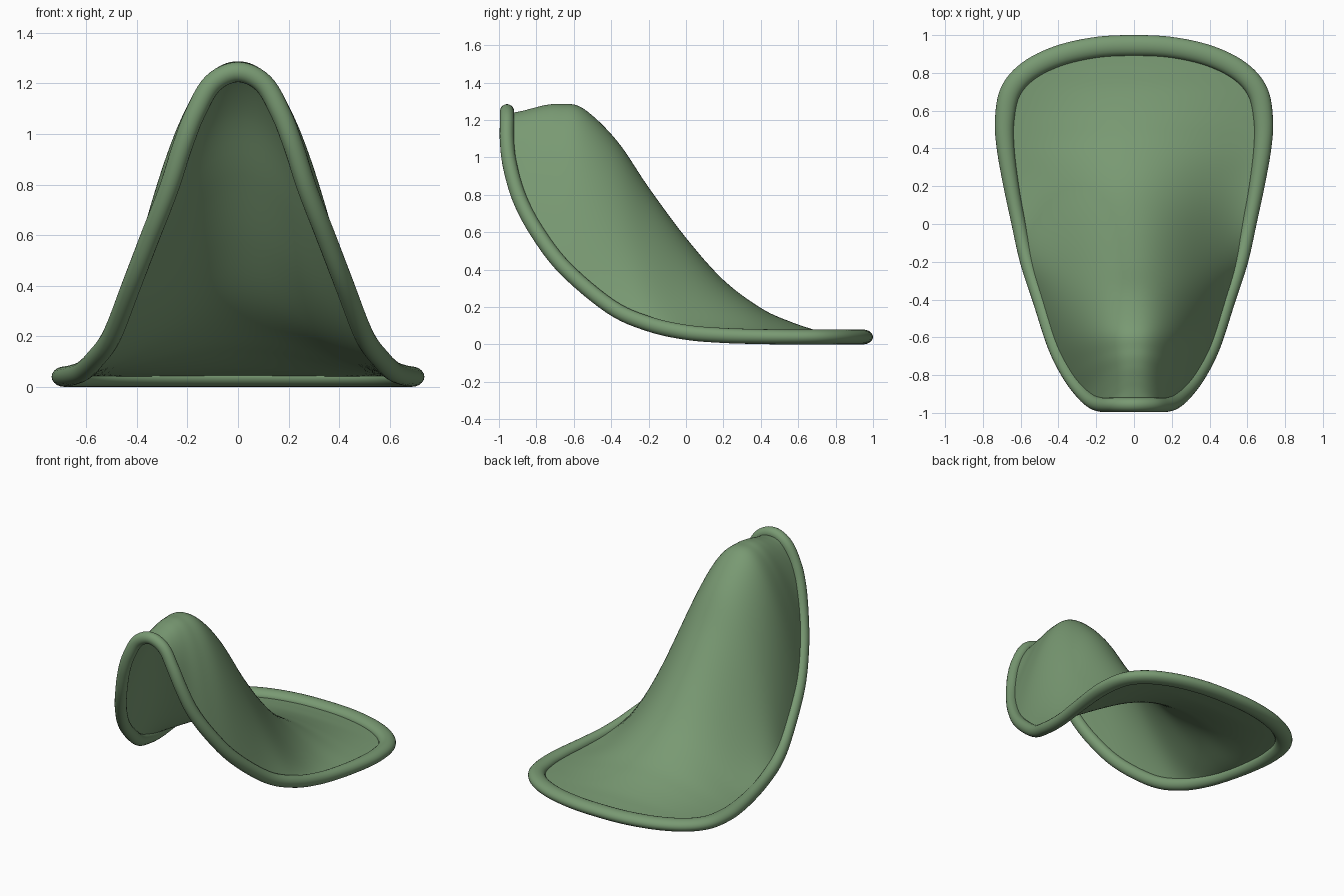
import bpy, bmesh, math
from mathutils import Vector

if "Cube" in bpy.data.objects:
    bpy.data.objects.remove(bpy.data.objects["Cube"])

# Half of the rim centre line (x, y, z), then the matching ridge point (y, z)
RIM = [(0, -.957, 1.245), (.1, -.957, 1.2), (.17, -.957, 1.08), (.22, -.94, .95),
       (.275, -.89, .78), (.345, -.795, .6), (.42, -.645, .405), (.5, -.4, .2),
       (.565, -.2, .11), (.61, 0, .065), (.65, .2, .048), (.68, .4, .042),
       (.685, .55, .04), (.655, .7, .04), (.56, .81, .04), (.4, .89, .04),
       (.2, .935, .04), (0, .945, .04)]
RIDGE = [(-.957, 1.235), (-.92, 1.24), (-.87, 1.25), (-.82, 1.263), (-.75, 1.28),
         (-.67, 1.286), (-.55, 1.262), (-.37, 1.09), (-.2, .84), (0, .57), (.2, .345),
         (.4, .195), (.55, .125), (.7, .075), (.81, .055), (.89, .045), (.935, .04), (.945, .04)]
STEPS, COLS, SIDES = 6, 40, 20


def smooth_path(pts, first, last):
    """Catmull-Rom through pts, with given phantom end points."""
    p = [Vector(first)] + [Vector(q) for q in pts] + [Vector(last)]
    out = []
    for i in range(1, len(p) - 2):
        a, b, c, d = p[i - 1:i + 3]
        for k in range(STEPS):
            t = k / STEPS
            out.append(.5 * (2 * b + (c - a) * t + (2 * a - 5 * b + 4 * c - d) * t * t
                             + (3 * b - a - 3 * c + d) * t ** 3))
    return out + [Vector(pts[-1])]


def flip(p):
    return (-p[0], p[1], p[2])


def ease(a, b, v):
    t = min(1, max(0, (v - a) / (b - a)))
    return t * t * (3 - 2 * t)


def finish(name, bm):
    bmesh.ops.remove_doubles(bm, verts=bm.verts, dist=1e-5)
    bmesh.ops.recalc_face_normals(bm, faces=bm.faces)
    me = bpy.data.meshes.new(name)
    bm.to_mesh(me)
    bm.free()
    ob = bpy.data.objects.new(name, me)
    bpy.context.collection.objects.link(ob)
    for f in me.polygons:
        f.use_smooth = True
    me.materials.append(green)
    return ob


def skin(bm, rows, closed):
    vs = [[bm.verts.new(p) for p in r] for r in rows]
    n, m = len(vs), len(vs[0])
    for i in range(n if closed else n - 1):
        for j in range(m if closed else m - 1):
            bm.faces.new((vs[i][j], vs[i][(j + 1) % m],
                          vs[(i + 1) % n][(j + 1) % m], vs[(i + 1) % n][j]))


green = bpy.data.materials.new("green")
green.diffuse_color = (.19, .32, .17, 1)
green.use_nodes = True
green.node_tree.nodes["Principled BSDF"].inputs["Base Color"].default_value = green.diffuse_color

half = smooth_path(RIM, flip(RIM[1]), flip(RIM[-2]))
ridge = smooth_path([(0, *r) for r in RIDGE], (0, *RIDGE[0]), (0, *RIDGE[-1]))

# Rolled rim: oval tube swept round the closed loop, wider at the back
loop = half + [Vector(flip(p)) for p in half[-2:0:-1]]
rings = []
for i, c in enumerate(loop):
    t = (loop[(i + 1) % len(loop)] - loop[i - 1]).normalized()
    side = t.cross(Vector((0, 0, 1))).normalized()
    up = side.cross(t)
    w = .038 + .017 * ease(0, .8, c.y)
    rings.append([c + side * w * math.cos(a) + up * .04 * math.sin(a)
                  for a in (2 * math.pi * k / SIDES for k in range(SIDES))])
bm = bmesh.new()
skin(bm, rings, True)
finish("rim", bm)

# Shell: cross-sections from rim to ridge to rim, domed in front, bell-shaped behind
rows = []
for e, r in zip(half, ridge):
    bell = ease(-.7, .3, e.y)
    row = []
    for j in range(COLS + 1):
        u = 2 * j / COLS - 1
        f = (1 - bell) * abs(u) ** 2.3 + bell * math.sin(math.pi * u / 2) ** 2
        row.append((u * e.x, r.y + (e.y - r.y) * u * u, r.z + (e.z - r.z) * f))
    rows.append(row)
bm = bmesh.new()
skin(bm, rows, False)
finish("shell", bm)
